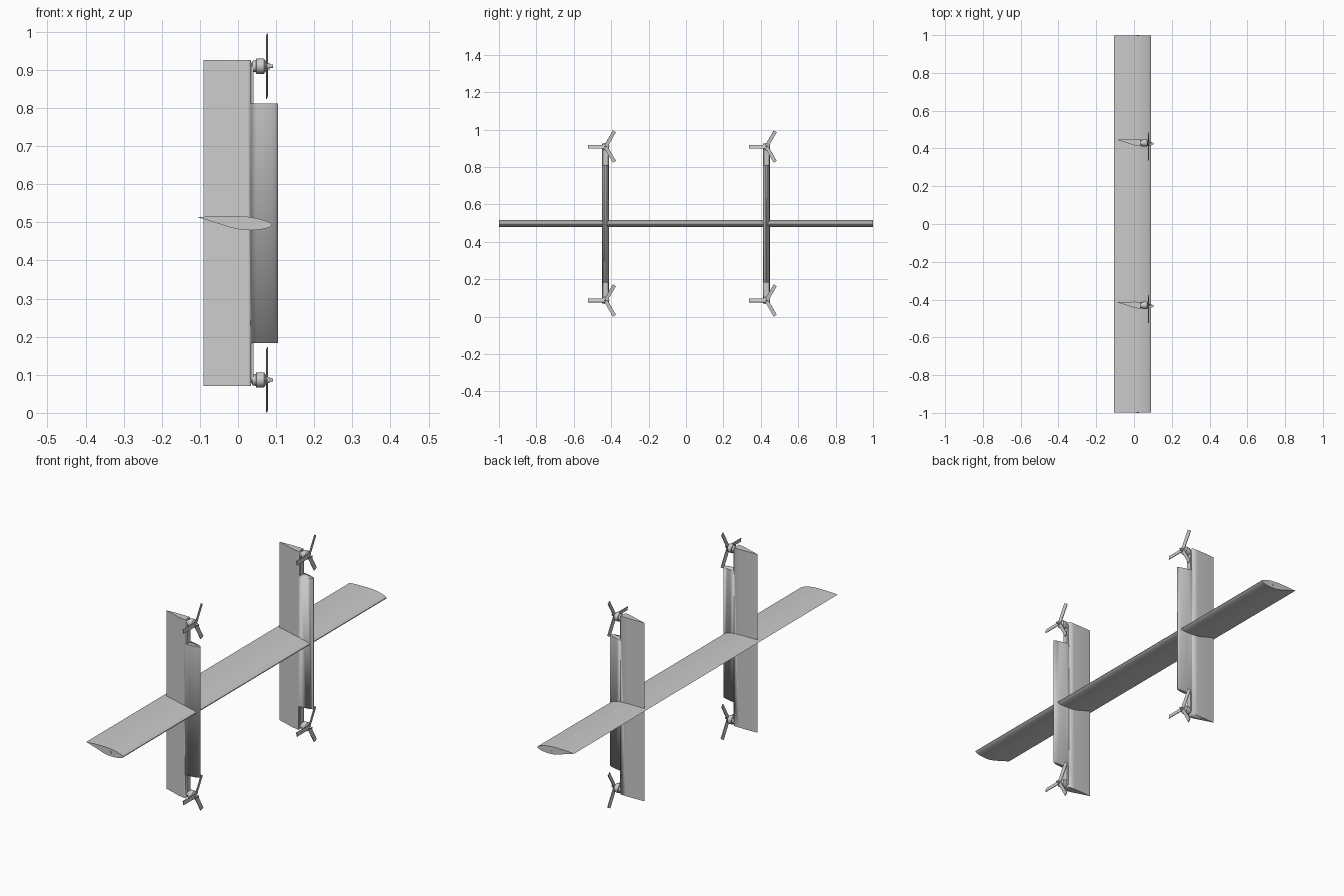
import bpy, bmesh
from math import cos, sin, pi, radians
from mathutils import Matrix, Vector

if "Cube" in bpy.data.objects:
    bpy.data.objects.remove(bpy.data.objects["Cube"])

MID_Z = 0.498

# Cambered section: flat upper side, rounded nose, bulged lower side
SECTION = [(-.106, .0155), (-.06, .018), (-.01, .0185), (.02, .0172), (.04, .0145),
           (.06, .0098), (.075, .005), (.085, .001), (.0895, -.003), (.0895, -.006),
           (.086, -.0095), (.078, -.013), (.06, -.0168), (.035, -.019), (.01, -.018),
           (-.02, -.012), (-.06, .0015)]


def finish(name, bm, angle=30):
    bmesh.ops.recalc_face_normals(bm, faces=bm.faces[:])
    me = bpy.data.meshes.new(name)
    bm.to_mesh(me)
    bm.free()
    ob = bpy.data.objects.new(name, me)
    bpy.context.collection.objects.link(ob)
    bpy.ops.object.select_all(action='DESELECT')
    bpy.context.view_layer.objects.active = ob
    ob.select_set(True)
    bpy.ops.object.shade_smooth_by_angle(angle=radians(angle))
    return ob


def prism(name, place, lo, hi, points=SECTION):
    """Extrude a section; place(u, v, w) maps section and span to space."""
    bm = bmesh.new()
    a = [bm.verts.new(place(u, v, lo)) for u, v in points]
    b = [bm.verts.new(place(u, v, hi)) for u, v in points]
    bm.faces.new(a)
    bm.faces.new(b[::-1])
    for i in range(len(a)):
        j = (i + 1) % len(a)
        bm.faces.new((a[i], a[j], b[j], b[i]))
    return finish(name, bm)


def box(name, lo, hi):
    bm = bmesh.new()
    lo, hi = Vector(lo), Vector(hi)
    m = Matrix.Translation((lo + hi) / 2) @ Matrix.Diagonal((*(hi - lo), 1))
    bmesh.ops.create_cube(bm, size=1, matrix=m)
    return finish(name, bm)


def lathe_x(name, profile, y, z, n=24):
    """Turn (x, radius) points about an axis along x."""
    bm = bmesh.new()
    rings = [[bm.verts.new((x, y + r * cos(2 * pi * k / n), z + r * sin(2 * pi * k / n)))
              for k in range(n)] for x, r in profile]
    for a, b in zip(rings, rings[1:]):
        for k in range(n):
            bm.faces.new((a[k], a[(k + 1) % n], b[(k + 1) % n], b[k]))
    bm.faces.new(rings[0])
    bm.faces.new(rings[-1])
    return finish(name, bm)


def propeller(name, x, y, z):
    """Three slightly pitched flat blades, one pointing to -y."""
    bm = bmesh.new()
    for k in range(3):
        m = (Matrix.Translation((x, y, z)) @ Matrix.Rotation(radians(90 + 120 * k), 4, 'X')
             @ Matrix.Translation((0, 0, .049)) @ Matrix.Rotation(radians(10), 4, 'Z')
             @ Matrix.Diagonal((.003, .019, .09, 1)))
        bmesh.ops.create_cube(bm, size=1, matrix=m)
    return finish(name, bm)


# Main wing with spar tube showing at both ends
prism("main_wing", lambda u, v, w: (u, w, MID_Z + v), -.999, .999)
tube = [(.02 + .007 * cos(k * pi / 8), -.002 + .007 * sin(k * pi / 8)) for k in range(16)]
prism("wing_spar", lambda u, v, w: (u, w, MID_Z + v), -1, 1, tube)

for side, y in (("left", -.43), ("right", .43)):
    # Vertical fin, notched at both ends of the leading edge
    fin = prism(side + "_fin", lambda u, v, w: (u + .0155, y + v, w), .07, .926)
    for lo, hi in ((0, .183), (.811, 1)):
        cutter = box("notch_cutter", (.034, y - .1, lo), (.2, y + .1, hi))
        cutter.hide_render = True
        mod = fin.modifiers.new("notch", 'BOOLEAN')
        mod.operation = 'DIFFERENCE'
        mod.solver = 'EXACT'
        mod.object = cutter
        bpy.context.view_layer.objects.active = fin
        bpy.ops.object.modifier_apply(modifier=mod.name)
        bpy.data.objects.remove(cutter)

    # Rounded fairing where fin and wing cross
    bm = bmesh.new()
    bmesh.ops.create_uvsphere(
        bm, u_segments=24, v_segments=12, radius=1,
        matrix=Matrix.Translation((.027, y, MID_Z - .001)) @ Matrix.Diagonal((.025, .024, .0215, 1)))
    finish(side + "_junction_fairing", bm)

    for end, z, inner in (("lower", .0866, .185), ("upper", .9094, .809)):
        tag = f"{side}_{end}_"
        # Spar strip closing the notch
        box(tag + "fin_spar", (.032, y - .013, min(z, inner)), (.041, y + .013, max(z, inner)))
        # Motor body with hub and shaft
        lathe_x(tag + "motor", [(.026, .007), (.036, .009), (.038, .014), (.047, .016),
                                (.048, .02), (.068, .02), (.073, .013), (.073, .008),
                                (.082, .008), (.082, .005), (.092, .004)], y, z)
        propeller(tag + "propeller", .076, y, z)
